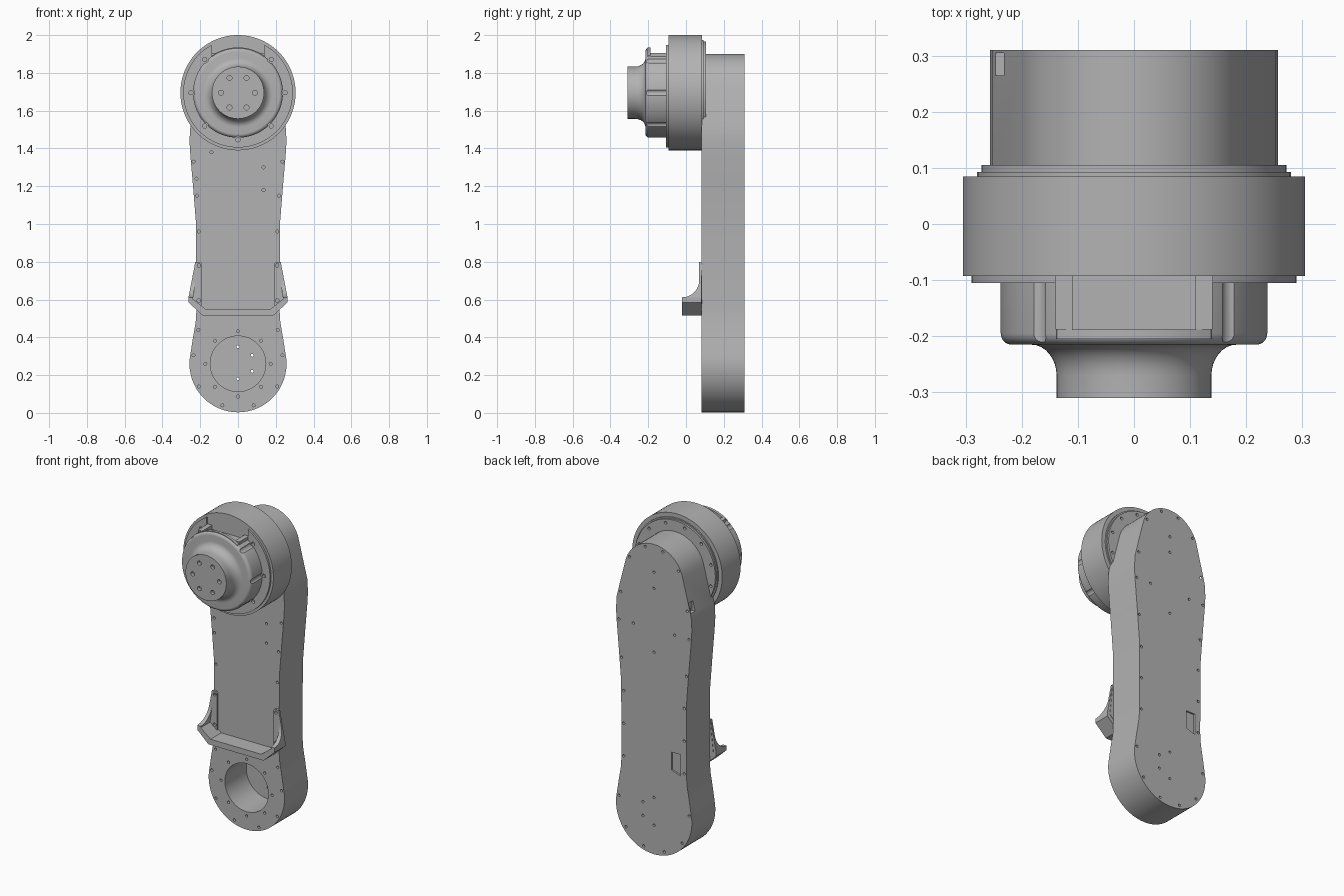
import bpy, bmesh, math
from mathutils import Matrix, Vector

cube = bpy.data.objects.get("Cube")
if cube:
    bpy.data.objects.remove(cube, do_unlink=True)

grey = bpy.data.materials.new("machined_grey")
grey.use_nodes = True
COLOR = (0.45, 0.45, 0.45, 1)
grey.diffuse_color = COLOR
grey.node_tree.nodes["Principled BSDF"].inputs["Base Color"].default_value = COLOR

AXIS_Z = 1.695          # height of the drive axis
HUB_Z = 0.26            # height of the lower hub
FRONT, BACK = 0.083, 0.31


def finish(name, bm):
    bmesh.ops.recalc_face_normals(bm, faces=bm.faces)
    mesh = bpy.data.meshes.new(name)
    bm.to_mesh(mesh)
    bm.free()
    mesh.materials.append(grey)
    obj = bpy.data.objects.new(name, mesh)
    bpy.context.collection.objects.link(obj)
    return obj


def prism(name, pts, lo, hi, axis="y"):
    """Extrude an (x, z) outline along y, or a (y, z) outline along x."""
    bm = bmesh.new()
    place = (lambda a, b: (a, lo, b)) if axis == "y" else (lambda a, b: (lo, a, b))
    face = bm.faces.new([bm.verts.new(place(a, b)) for a, b in pts])
    ext = bmesh.ops.extrude_face_region(bm, geom=[face])["geom"]
    step = Vector((0, hi - lo, 0) if axis == "y" else (hi - lo, 0, 0))
    bmesh.ops.translate(bm, vec=step, verts=[v for v in ext if isinstance(v, bmesh.types.BMVert)])
    return finish(name, bm)


def box(name, x0, x1, y0, y1, z0, z1):
    return prism(name, [(x0, z0), (x1, z0), (x1, z1), (x0, z1)], y0, y1)


def pegs(name, centres, r, y0, y1, sides=12):
    """Cylinders along y at the given (x, z) centres."""
    bm = bmesh.new()
    for x, z in centres:
        m = Matrix.Translation((x, (y0 + y1) / 2, z)) @ Matrix.Rotation(math.pi / 2, 4, "X")
        bmesh.ops.create_cone(bm, cap_ends=True, segments=sides, radius1=r, radius2=r,
                              depth=y1 - y0, matrix=m)
    return finish(name, bm)


def lathe(name, profile, sides=96):
    """Spin an (r, y) profile about the drive axis."""
    bm = bmesh.new()
    vs = [bm.verts.new((r, y, AXIS_Z)) for r, y in profile]
    es = [bm.edges.new(p) for p in zip(vs, vs[1:])]
    bmesh.ops.spin(bm, geom=vs + es, cent=(0, 0, AXIS_Z), axis=(0, 1, 0),
                   angle=math.tau, steps=sides)
    bmesh.ops.remove_doubles(bm, verts=bm.verts, dist=1e-5)
    return finish(name, bm)


def boolean(obj, tool, op="DIFFERENCE"):
    mod = obj.modifiers.new(op.lower(), "BOOLEAN")
    mod.operation, mod.object, mod.solver = op, tool, "EXACT"
    bpy.context.view_layer.objects.active = obj
    bpy.ops.object.modifier_apply(modifier=mod.name)
    bpy.data.objects.remove(tool, do_unlink=True)


def ring(r, z, n, start=0.0):
    return [(r * math.cos(start + math.tau * i / n), z + r * math.sin(start + math.tau * i / n))
            for i in range(n)]


def arc(r, ca, cb, a0, a1, n):
    angles = [math.radians(a0 + (a1 - a0) * i / n) for i in range(n + 1)]
    return [(ca + r * math.cos(a), cb + r * math.sin(a)) for a in angles]


def mirrored(pts):
    return pts + [(-x, z) for x, z in pts]


# Arm: rounded foot, narrow waist, wide shoulder, rounded top
side = arc(0.257, 0, HUB_Z, -90, 12, 17)
side += [(0.238, 0.4), (0.224, 0.48), (0.219, 0.56), (0.221, 0.75), (0.222, 1.0),
         (0.238, 1.2), (0.252, 1.36), (0.257, 1.44), (0.252, 1.52)]
side += arc(0.2, 0, 1.7, 12, 90, 10)
outline = side + [(-x, z) for x, z in reversed(side[1:-1])]
arm = prism("arm_housing", outline, FRONT, BACK)

# Hub opening, rear hatch recess and side slot
boolean(arm, pegs("cut", [(0, HUB_Z)], 0.147, 0, BACK - 0.02, 64))
boolean(arm, prism("cut", [(-0.18, 0.53), (-0.12, 0.55), (-0.12, 0.66), (-0.18, 0.66)], 0.3, 0.4))
boolean(arm, box("cut", -0.3, -0.225, 0.265, 0.305, 1.54, 1.6))

# Screw holes in the front and back of the arm
front_holes = mirrored([(0.235, 1.33), (0.217, 1.15), (0.208, 0.96), (0.21, 0.44),
                        (0.236, 0.305), (0.208, 0.14), (0.083, 0.04)])
front_holes += [(-0.22, 1.24), (-0.14, 1.38), (0.135, 1.3), (0.135, 1.18)]
front_holes += ring(0.173, HUB_Z, 8)
boolean(arm, pegs("cut", front_holes, 0.008, FRONT - 0.02, FRONT + 0.03))
back_holes = mirrored([(0.07, 0.035), (0.19, 0.12), (0.238, 0.3), (0.205, 0.55), (0.205, 0.75),
                       (0.205, 0.95), (0.22, 1.15), (0.238, 1.38), (0.225, 1.55),
                       (0.165, 1.78), (0.06, 1.87), (0.14, 1.38)])
back_holes += [(0, 1.73), (0, 1.63), (0, 1.24)]
boolean(arm, pegs("cut", back_holes, 0.008, BACK - 0.03, BACK + 0.02))
boolean(arm, pegs("cut", [(0, 0.35), (0.075, 0.305), (0.075, 0.22), (0, 0.18)],
                  0.008, 0.27, 0.34))

# Drive drum with stepped flanges on both faces
drum = lathe("drive_drum", [(0, -0.105), (0.29, -0.105), (0.29, -0.093), (0.305, -0.093),
                            (0.305, 0.085), (0.28, 0.085), (0.28, 0.093), (0.272, 0.093),
                            (0.272, 0.105), (0, 0.105)])
boolean(drum, box("cut", -0.14, 0.14, -0.2, -0.093, 1.88, 2.1))
rim = ring(0.249, AXIS_Z, 8)
rim.pop(2)
boolean(drum, pegs("cut", rim, 0.011, -0.12, -0.09))
boolean(drum, pegs("cut", ring(0.25, AXIS_Z, 12, 0.26), 0.009, 0.09, 0.12))

# Motor cap: rounded shoulder flowing into the output horn
cap_profile = [(0, -0.1), (0.238, -0.1)]
cap_profile += [(r, y) for r, y in arc(0.02, 0.218, -0.195, 0, -90, 6)]
cap_profile += [(0.138 + 0.045 * (1 - math.sin(t)), -0.215 - 0.055 * (1 - math.cos(t)))
                for t in [math.pi / 2 * i / 8 for i in range(9)]]
cap_profile += [(0.138, -0.31), (0, -0.31)]
cap = lathe("motor_cap", cap_profile)
boolean(cap, pegs("cut", rim, 0.019, -0.25, -0.09, 20))
boolean(cap, pegs("cut", ring(0.09, AXIS_Z, 6), 0.013, -0.33, -0.29, 16))
boolean(cap, box("cut", -0.14, 0.14, -0.188, -0.05, 1.905, 2))
boolean(cap, box("cut", -0.11, 0.11, -0.188, -0.05, 1.88, 2))

# Connector guard at the top of the cap
guard = [(-0.138, 1.86), (0.138, 1.86)] + arc(0.24, 0, AXIS_Z, 55, 125, 14)
prism("connector_guard", guard, -0.205, -0.188)
for s, label in ((1, "left"), (-1, "right")):
    x0, x1 = sorted((s * 0.11, s * 0.14))
    box(label + "_connector_wall", x0, x1, -0.188, -0.093, 1.86, 1.905)

# Front bracket: bent bar, two screw feet and curved gussets
bar = [(-0.262, 0.585), (-0.187, 0.515), (0.187, 0.515), (0.262, 0.585), (0.262, 0.612),
       (0.25, 0.612), (0.172, 0.55), (-0.172, 0.55), (-0.25, 0.612), (-0.262, 0.612)]
prism("bracket_bar", bar, -0.02, FRONT)
sweep = [(FRONT, 0.5), (-0.02, 0.5), (-0.02, 0.612)]
sweep += arc(0.09, -0.02, 0.702, -90, 0, 10) + [(0.07, 0.8), (FRONT, 0.8)]
for s, label in ((1, "left"), (-1, "right")):
    foot = [(0.192, 0.55), (0.245, 0.6), (0.226, 0.785), (0.215, 0.8), (0.2, 0.8), (0.192, 0.79)]
    foot = prism(label + "_bracket_foot", [(s * x, z) for x, z in foot], 0.07, FRONT + 0.002)
    boolean(foot, pegs("cut", [(s * 0.208, 0.595), (s * 0.208, 0.78)], 0.01, 0.05, 0.1))
    fin = [(0.24, 0.59), (0.262, 0.6), (0.262, 0.612), (0.226, 0.8), (0.212, 0.8)]
    fin = prism(label + "_bracket_gusset", [(s * x, z) for x, z in fin], -0.05, FRONT + 0.001)
    boolean(fin, prism("trim", sweep, -0.4, 0.4, "x"), "INTERSECT")

# Smooth round surfaces, keep edges crisp
bpy.ops.object.select_all(action="DESELECT")
for obj in bpy.context.scene.objects:
    if obj.type == "MESH" and grey.name in obj.data.materials:
        obj.select_set(True)
        bpy.context.view_layer.objects.active = obj
bpy.ops.object.shade_smooth_by_angle(angle=math.radians(25))
